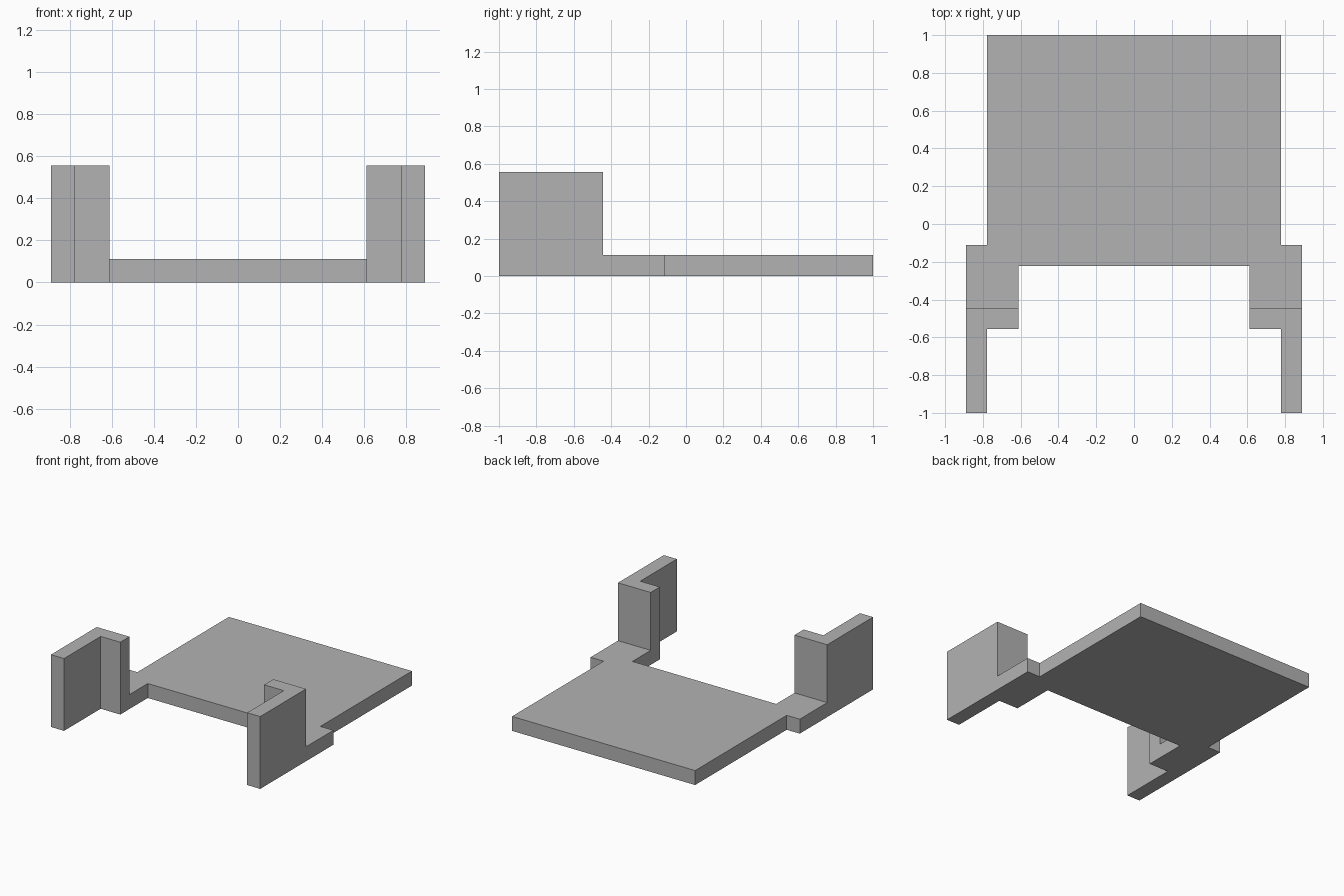
import bpy, bmesh

if "Cube" in bpy.data.objects:
    bpy.data.objects.remove(bpy.data.objects["Cube"])

U = 1 / 9  # module: plate thickness
X_IN, X_MID, X_OUT = 5.5 * U, 7 * U, 8 * U
BACK, EAR, FRONT, POST = 1.0, -U, -2 * U, -4 * U
STEP, TIP = -5 * U, -1.0
PLATE_H, POST_H = U, 5 * U

grey = bpy.data.materials.new("plain grey")
grey.diffuse_color = (0.45, 0.45, 0.45, 1)
grey.use_nodes = True
grey.node_tree.nodes["Principled BSDF"].inputs["Base Color"].default_value = grey.diffuse_color

bm = bmesh.new()


def footprint(points):
    return bm.faces.new([bm.verts.new((x, y, 0)) for x, y in points])


def raise_faces(faces, height):
    """Extrude faces upward and return the new top faces."""
    geom = bmesh.ops.extrude_face_region(bm, geom=faces)["geom"]
    bmesh.ops.translate(bm, vec=(0, 0, height),
                        verts=[g for g in geom if isinstance(g, bmesh.types.BMVert)])
    return [g for g in geom if isinstance(g, bmesh.types.BMFace)]


# Plate with side ears and short front arms
half = [(X_IN, FRONT), (X_IN, POST), (X_OUT, POST),
        (X_OUT, EAR), (X_MID, EAR), (X_MID, BACK)]
footprint(half + [(-x, y) for x, y in reversed(half)])

# L-shaped posts at the ends of the arms
post = [(X_IN, POST), (X_IN, STEP), (X_MID, STEP),
        (X_MID, TIP), (X_OUT, TIP), (X_OUT, POST)]
footprint(post)
footprint([(-x, y) for x, y in reversed(post)])
bmesh.ops.remove_doubles(bm, verts=bm.verts[:], dist=1e-4)

# Keep the underside, lift everything to plate height, then lift the posts
bottom = bm.faces[:]
bmesh.ops.duplicate(bm, geom=bottom)
tops = raise_faces(bottom, PLATE_H)
raise_faces([f for f in tops if f.calc_center_median().y < POST], POST_H - PLATE_H)
bmesh.ops.remove_doubles(bm, verts=bm.verts[:], dist=1e-4)

# Merge flat neighbouring faces and face everything outward
bmesh.ops.dissolve_limit(bm, angle_limit=0.01, verts=bm.verts[:], edges=bm.edges[:])
bmesh.ops.recalc_face_normals(bm, faces=bm.faces[:])

mesh = bpy.data.meshes.new("plate_with_posts")
bm.to_mesh(mesh)
bm.free()
mesh.materials.append(grey)
bpy.context.collection.objects.link(bpy.data.objects.new("plate_with_posts", mesh))
